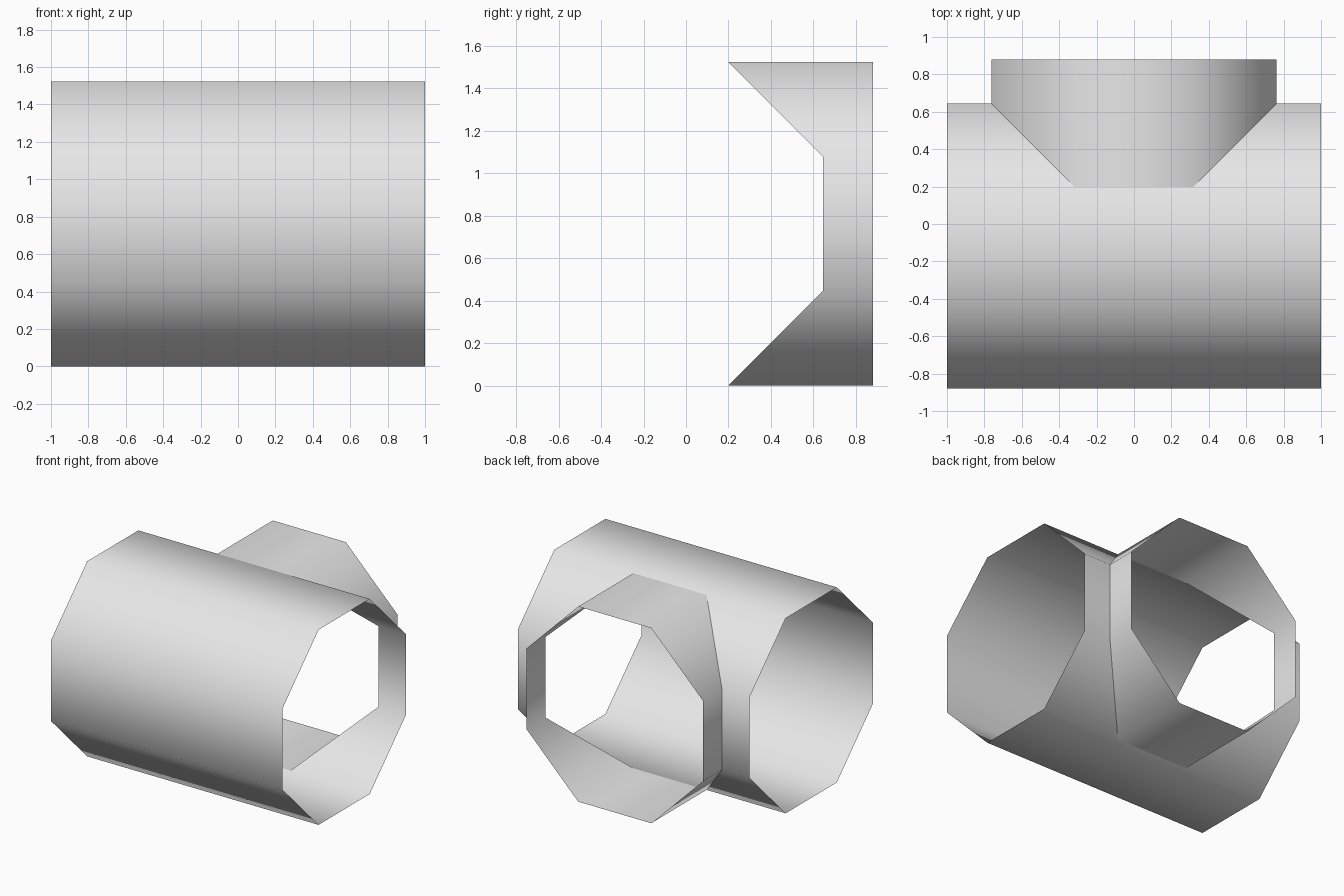
import bpy
import math
from mathutils import Vector

cube = bpy.data.objects.get("Cube")
if cube:
    bpy.data.objects.remove(cube, do_unlink=True)

APOTHEM = 0.762                                # centre to flat of the octagon
FLAT = APOTHEM * math.tan(math.pi / 8)         # half the width of one flat
RADIUS = APOTHEM / math.cos(math.pi / 8)
CENTRE = Vector((0, -0.118, APOTHEM))          # where the two pipe axes cross
BACK = 0.88
SIDES = 8

grey = bpy.data.materials.new("plain grey")
grey.use_nodes = True
grey.diffuse_color = (0.8, 0.8, 0.8, 1)
grey.node_tree.nodes["Principled BSDF"].inputs["Base Color"].default_value = (0.8, 0.8, 0.8, 1)

octagon = [(RADIUS * math.cos(a), RADIUS * math.sin(a))
           for a in (math.pi / 8 + i * math.pi / 4 for i in range(SIDES))]


def make_pipe(name, verts, faces, axis):
    """Thin open pipe, shaded smoothly all round its axis."""
    mesh = bpy.data.meshes.new(name)
    mesh.from_pydata([CENTRE + v for v in verts], [], faces)
    mesh.materials.append(grey)
    for p in mesh.polygons:
        p.use_smooth = True
    normals = [(v - axis * v.dot(axis)).normalized() for v in verts]
    mesh.normals_split_custom_set_from_vertices(normals)
    mesh.update()
    obj = bpy.data.objects.new(name, mesh)
    bpy.context.collection.objects.link(obj)
    return obj


# Main pipe along x, with the mouth of the branch left open at the back
verts, faces = [], []
for y, z in octagon:
    mouth = APOTHEM if y > APOTHEM * 0.9 else FLAT
    verts += [Vector((x, y, z)) for x in (-1, -mouth, mouth, 1)]
for i in range(SIDES):
    j = (i + 1) % SIDES
    faces_back = octagon[i][0] + octagon[j][0] > FLAT
    for c in range(3):
        if not (faces_back and c == 1):
            faces.append((4 * i + c + 1, 4 * i + c, 4 * j + c, 4 * j + c + 1))
make_pipe("main_pipe", verts, faces, Vector((1, 0, 0)))

# Branch pipe along y, mitred to fit the main pipe
verts, faces = [], []
for x, z in octagon:
    mitre = FLAT if abs(z) > APOTHEM * 0.9 else APOTHEM
    verts += [Vector((x, mitre, z)), Vector((x, BACK - CENTRE.y, z))]
for i in range(SIDES):
    j = (i + 1) % SIDES
    faces.append((2 * i, 2 * i + 1, 2 * j + 1, 2 * j))
make_pipe("branch_pipe", verts, faces, Vector((0, 1, 0)))
